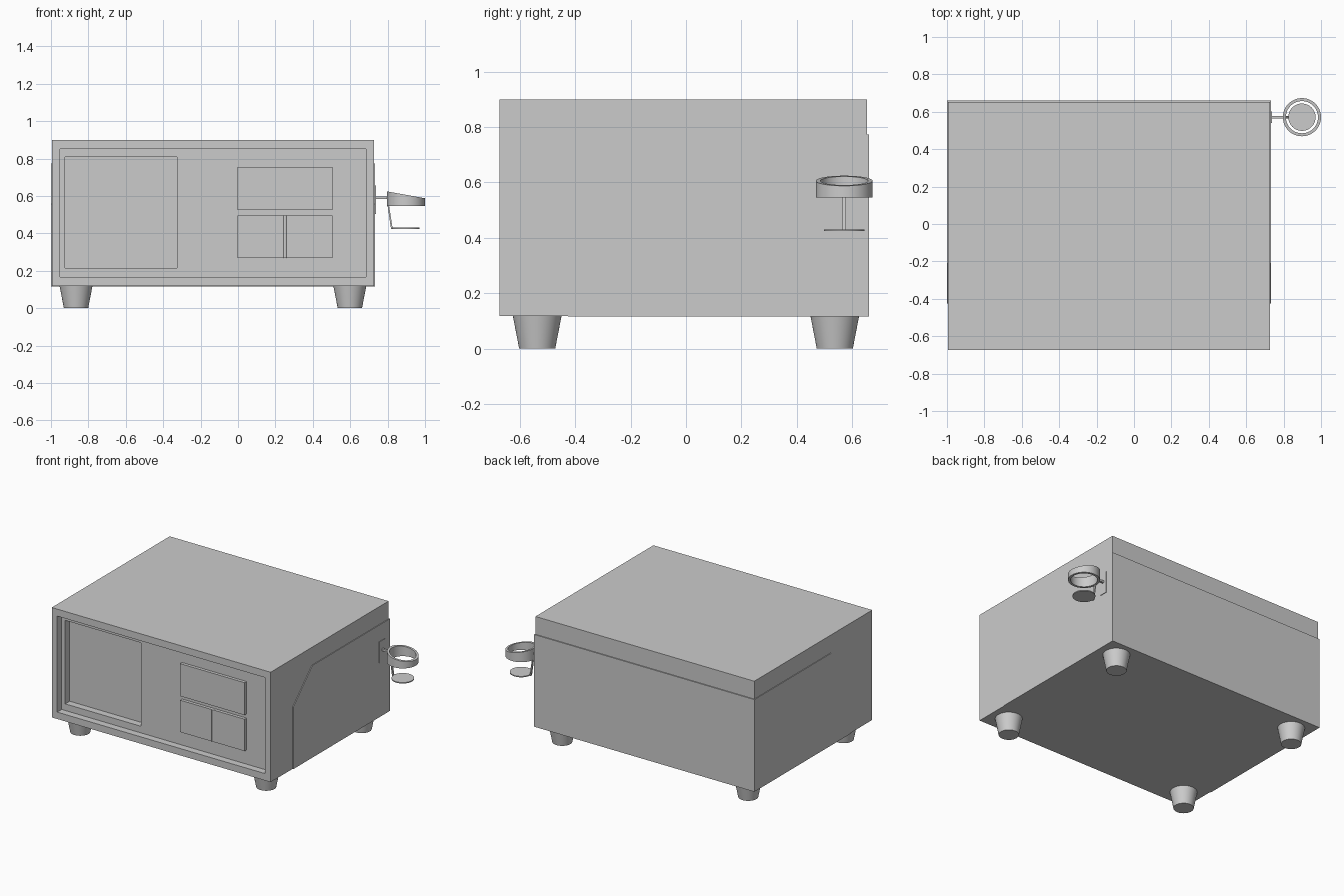
import bpy, bmesh, math
from mathutils import Matrix, Vector

if "Cube" in bpy.data.objects:
    bpy.data.objects.remove(bpy.data.objects["Cube"])

GREY = (0.6, 0.6, 0.6, 1)
grey = bpy.data.materials.new("plain grey")
grey.use_nodes = True
grey.diffuse_color = GREY
grey.node_tree.nodes["Principled BSDF"].inputs["Base Color"].default_value = GREY


def finish(name, bm, smooth=False):
    bmesh.ops.recalc_face_normals(bm, faces=bm.faces)
    mesh = bpy.data.meshes.new(name)
    bm.to_mesh(mesh)
    bm.free()
    mesh.materials.append(grey)
    ob = bpy.data.objects.new(name, mesh)
    bpy.context.collection.objects.link(ob)
    bpy.ops.object.select_all(action="DESELECT")
    ob.select_set(True)
    bpy.context.view_layer.objects.active = ob
    if smooth:
        bpy.ops.object.shade_smooth_by_angle(angle=math.radians(40))
    return ob


def box(name, x, y, z):
    """Box from (low, high) pairs."""
    bm = bmesh.new()
    centre = Vector([(a + b) / 2 for a, b in (x, y, z)])
    size = [b - a for a, b in (x, y, z)]
    bmesh.ops.create_cube(bm, size=1, matrix=Matrix.Translation(centre) @ Matrix.Diagonal((*size, 1)))
    return finish(name, bm)


def extrude_profile(name, points, direction):
    bm = bmesh.new()
    face = bm.faces.new([bm.verts.new(p) for p in points])
    new = bmesh.ops.extrude_face_region(bm, geom=[face])["geom"]
    bmesh.ops.translate(bm, vec=direction, verts=[g for g in new if isinstance(g, bmesh.types.BMVert)])
    return finish(name, bm)


def cone(name, x, y, z0, z1, r0, r1, sides=48):
    bm = bmesh.new()
    bmesh.ops.create_cone(bm, cap_ends=True, segments=sides, radius1=r0, radius2=r1,
                          depth=z1 - z0, matrix=Matrix.Translation((x, y, (z0 + z1) / 2)))
    return finish(name, bm, True)


def carve(ob, cutter):
    mod = ob.modifiers.new("cut", "BOOLEAN")
    mod.operation, mod.solver, mod.object = "DIFFERENCE", "EXACT", cutter
    bpy.context.view_layer.objects.active = ob
    bpy.ops.object.modifier_apply(modifier=mod.name)
    bpy.data.objects.remove(cutter)


BOTTOM, FRONT = 0.118, -0.673
PANEL = FRONT + 0.05

# Main case with a recessed front and a deeper window
case = box("case", (-0.995, 0.728), (FRONT, 0.653), (BOTTOM, 0.9))
carve(case, box("front_cutter", (-0.952, 0.685), (FRONT - 0.1, PANEL), (0.167, 0.85)))
carve(case, box("window_cutter", (-0.924, -0.326), (FRONT - 0.1, PANEL + 0.05), (0.214, 0.808)))

# Thin wrap around the sides and back, with a cut front corner
side = [(-0.425, BOTTOM - 0.001), (-0.425, 0.558), (-0.21, 0.773), (0.66, 0.773), (0.66, BOTTOM - 0.001)]
extrude_profile("outer_cover", [(-1, y, z) for y, z in side], (1.733, 0, 0))

# Control plates
box("display_plate", (-0.004, 0.504), (PANEL - 0.022, PANEL + 0.01), (0.524, 0.755))
box("left_button", (-0.004, 0.244), (PANEL - 0.022, PANEL + 0.01), (0.268, 0.495))
box("right_button", (0.26, 0.504), (PANEL - 0.022, PANEL + 0.01), (0.268, 0.495))
cone("button_divider", 0.252, PANEL - 0.014, 0.268, 0.495, 0.01, 0.01, 16)

# Tapered feet
for x, end in ((-0.866, "right"), (0.598, "left")):
    for y, row in ((-0.537, "front"), (0.537, "back")):
        cone(f"{row}_{end}_foot", x, y, 0, BOTTOM + 0.001, 0.065, 0.088)

# Cup holder: ring with a sloping rim
CX, CY, R, INNER, LOW = 0.898, 0.571, 0.102, 0.086, 0.545
bm = bmesh.new()
rows = []
SIDES = 48
for radius, top in ((R, False), (R, True), (INNER, True), (INNER, False)):
    row = []
    for i in range(SIDES):
        a = math.tau * i / SIDES
        dx, dy = radius * math.cos(a), radius * math.sin(a)
        z = 0.606 - 0.18 * dx if top else LOW
        row.append(bm.verts.new((CX + dx, CY + dy, z)))
    rows.append(row)
for k in range(4):
    a, b = rows[k], rows[(k + 1) % 4]
    for i in range(SIDES):
        j = (i + 1) % SIDES
        bm.faces.new((a[i], a[j], b[j], b[i]))
finish("holder_ring", bm, True)

# Cup holder: tray, strut, arm and wall plate
cone("holder_tray", CX, CY, 0.424, 0.431, 0.073, 0.073)
strut = [(0.798, 0.56), (0.806, 0.56), (0.826, 0.431), (0.85, 0.431), (0.85, 0.424), (0.818, 0.424)]
extrude_profile("holder_strut", [(x, CY - 0.007, z) for x, z in strut], (0, 0.014, 0))
box("holder_arm", (0.73, 0.804), (CY - 0.007, CY + 0.007), (0.583, 0.597))
box("holder_wall_plate", (0.73, 0.737), (CY - 0.03, CY + 0.03), (0.504, 0.655))
